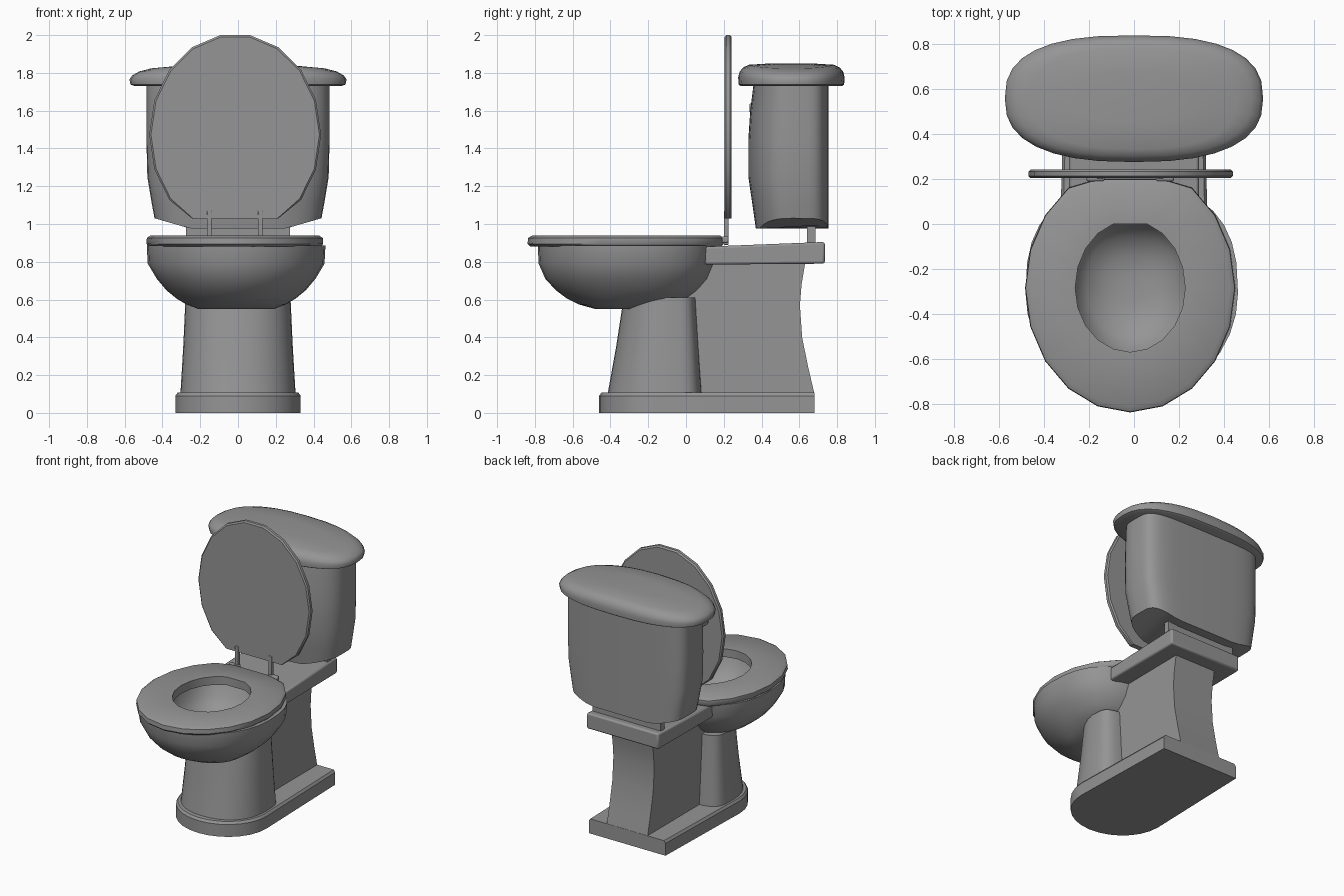
import bpy, bmesh
from math import sin, cos, pi, radians

if "Cube" in bpy.data.objects:
    bpy.data.objects.remove(bpy.data.objects["Cube"])

grey = bpy.data.materials.new("dark_grey")
grey.diffuse_color = (.3, .3, .3, 1)
grey.use_nodes = True
grey.node_tree.nodes["Principled BSDF"].inputs["Base Color"].default_value = grey.diffuse_color


def finish(name, bm, angle=35, bevel=0):
    bmesh.ops.recalc_face_normals(bm, faces=bm.faces)
    me = bpy.data.meshes.new(name)
    bm.to_mesh(me)
    bm.free()
    me.materials.append(grey)
    me.polygons.foreach_set("use_smooth", [True] * len(me.polygons))
    me.set_sharp_from_angle(angle=radians(angle))
    ob = bpy.data.objects.new(name, me)
    bpy.context.collection.objects.link(ob)
    if bevel:
        m = ob.modifiers.new("bevel", "BEVEL")
        m.width, m.segments = bevel, 2
    return ob


def oval(cx, cy, a, front, back, z, ef=2, eb=2, n=20, clip=9):
    """Super-elliptic ring with separate front (-y) and back (+y) depths."""
    pts = []
    for i in range(n):
        c, s = cos(2 * pi * i / n), sin(2 * pi * i / n)
        e, b = (eb, back) if s > 0 else (ef, front)
        x = cx + a * (1 if c > 0 else -1) * abs(c) ** (2 / e)
        y = cy + b * (1 if s > 0 else -1) * abs(s) ** (2 / e)
        pts.append((x, min(y, clip), z))
    return pts


def d_ring(a, front, mid, back, back_a, z, n=14):
    """Round front, square back."""
    arc = [(-a * cos(pi * i / n), mid - (mid - front) * sin(pi * i / n), z)
           for i in range(n + 1)]
    return arc + [(back_a, back, z), (-back_a, back, z)]


def loft(name, rings, closed=False, strip=False, angle=35):
    bm = bmesh.new()
    vs = [[bm.verts.new(p) for p in r] for r in rings]
    n = len(vs[0])
    pairs = list(zip(vs, vs[1:])) + ([(vs[-1], vs[0])] if closed else [])
    for lo, hi in pairs:
        for i in range(n):
            j = (i + 1) % n
            bm.faces.new((lo[i], lo[j], hi[j], hi[i]))
    if not closed:
        for r in (vs[0], vs[-1]):
            if strip:  # bridge the front half of the ring to its back half
                for i in range(n // 2):
                    q = (r[i], r[i + 1], r[n - i - 1], r[(n - i) % n])
                    bm.faces.new(list(dict.fromkeys(q)))
            else:
                bm.faces.new(r)
    return finish(name, bm, angle)


def prism(name, profile, x0, x1, bevel=0):
    """Extrude a (y, z) profile along x."""
    bm = bmesh.new()
    a, b = ([bm.verts.new((x, y, z)) for y, z in profile] for x in (x0, x1))
    n = len(a)
    bm.faces.new(a)
    bm.faces.new(b)
    for i in range(n):
        j = (i + 1) % n
        bm.faces.new((a[i], a[j], b[j], b[i]))
    return finish(name, bm, 35, bevel)


def box(name, x0, x1, y0, y1, z0, z1, bevel=0):
    return prism(name, [(y0, z0), (y1, z0), (y1, z1), (y0, z1)], x0, x1, bevel)


# Floor base and front pedestal
loft("base", [d_ring(.332 - i, -.46 + i, -.15, .68, .31 - i, z)
              for i, z in ((0, 0), (0, .09), (.012, .107))])
loft("pedestal", [oval(0, m, a, m - f, b - m, z, 2.2, 4.5, 36) for a, f, m, b, z in (
    (.305, -.415, -.12, .085, .10), (.29, -.37, -.11, .068, .35),
    (.278, -.33, -.1, .052, .61))])

# Rear column with a concave back
prism("rear_column", [(0, .1), (.68, .1), (.645, .25), (.615, .4), (.603, .57),
                      (.612, .68), (.632, .8), (0, .8)], -.165, .165)

# Shelf carrying the tank, and the block between them
prism("shelf", [(.1, .785), (.735, .79), (.735, .905), (.1, .88)], -.29, .29, .012)
box("tank_support", -.275, .275, .64, .685, .89, 1.0)

# Bowl: outside rings, then rim and hollow inside; (z, front, back, half width)
bowl = [(.55, -.48, -.25, .2), (.575, -.57, -.12, .265), (.605, -.63, .03, .315),
        (.65, -.69, .08, .37), (.71, -.745, .13, .42), (.79, -.78, .16, .468),
        (.885, -.785, .17, .473), (.885, -.6, .03, .27), (.8, -.57, -.01, .25),
        (.74, -.51, -.06, .2), (.7, -.43, -.14, .12), (.69, -.35, -.22, .05)]
loft("bowl", [oval(-.01, (f + b) / 2, a, (b - f) / 2, (b - f) / 2, z, 2, 2.6, 32)
              for z, f, b, a in bowl], angle=45)

# Seat ring
seat = [oval(-.017, -.285, .468 * s, .554 * s, .552 * s, z, clip=.2 - (1 - s) * .4)
        for s, z in ((.97, .88), (1, .895), (.995, .926), (.95, .94))]
seat += [oval(-.017, -.285, .245, .285, .3, z, clip=0) for z in (.94, .88)]
loft("seat", seat, closed=True, angle=48)

# Raised lid: the same clipped oval stood upright
lid = [oval(-.015, -1.467, .455 * s, .533 * s, .535 * s, y, n=18, clip=-1.025)
       for s, y in ((.98, .205), (1, .213), (1, .233), (.98, .242))]
loft("lid", [[(x, y, -v * 2 / 1.992) for x, v, y in r] for r in lid])

# Hinges
for side, x in (("left", -.152), ("right", .118)):
    box("hinge_post_" + side, x - .013, x + .013, .2, .225, .89, 1.07, .004)
    s = -1 if x < 0 else 1
    box("hinge_plate_" + side, *sorted((x - s * .02, x + s * .06)),
        .19, .225, .9, .935, .008)

# Tank: back nearly flat, bulging front, underside drooping in the middle
tank = [oval(0, .56, a, .56 - f, .195, z, 2.6, 5, 40)
        for z, a, f in ((1.76, .485, .36), (1.6, .485, .34), (1.45, .485, .33),
                        (1.25, .48, .33), (1.1, .455, .352))]
tank.append([(x, y, .975 + .055 * max(0, abs(x) - .25) / .19)
             for x, y, z in oval(0, .56, .442, .19, .195, 1, 2.6, 5, 40)])
loft("tank", tank, strip=True)

# Flush lever on the tank front, tucked behind the lid
box("flush_lever", -.42, -.26, .335, .42, 1.59, 1.64, .01)

# Tank cover, its top sinking towards both ends
cover = []
for s, z, drop in ((.95, 1.73, 0), (.99, 1.738, 0), (1, 1.775, .01), (.975, 1.805, .02),
                   (.91, 1.828, .025), (.8, 1.843, .03), (.4, 1.85, .03)):
    ring = oval(0, .558, .575 * s, .282 * s, .282 * s, z, 2.5, 2.6, 32)
    cover.append([(x, y, w - drop * (x / .575) ** 2) for x, y, w in ring])
loft("tank_cover", cover, strip=True, angle=48)
